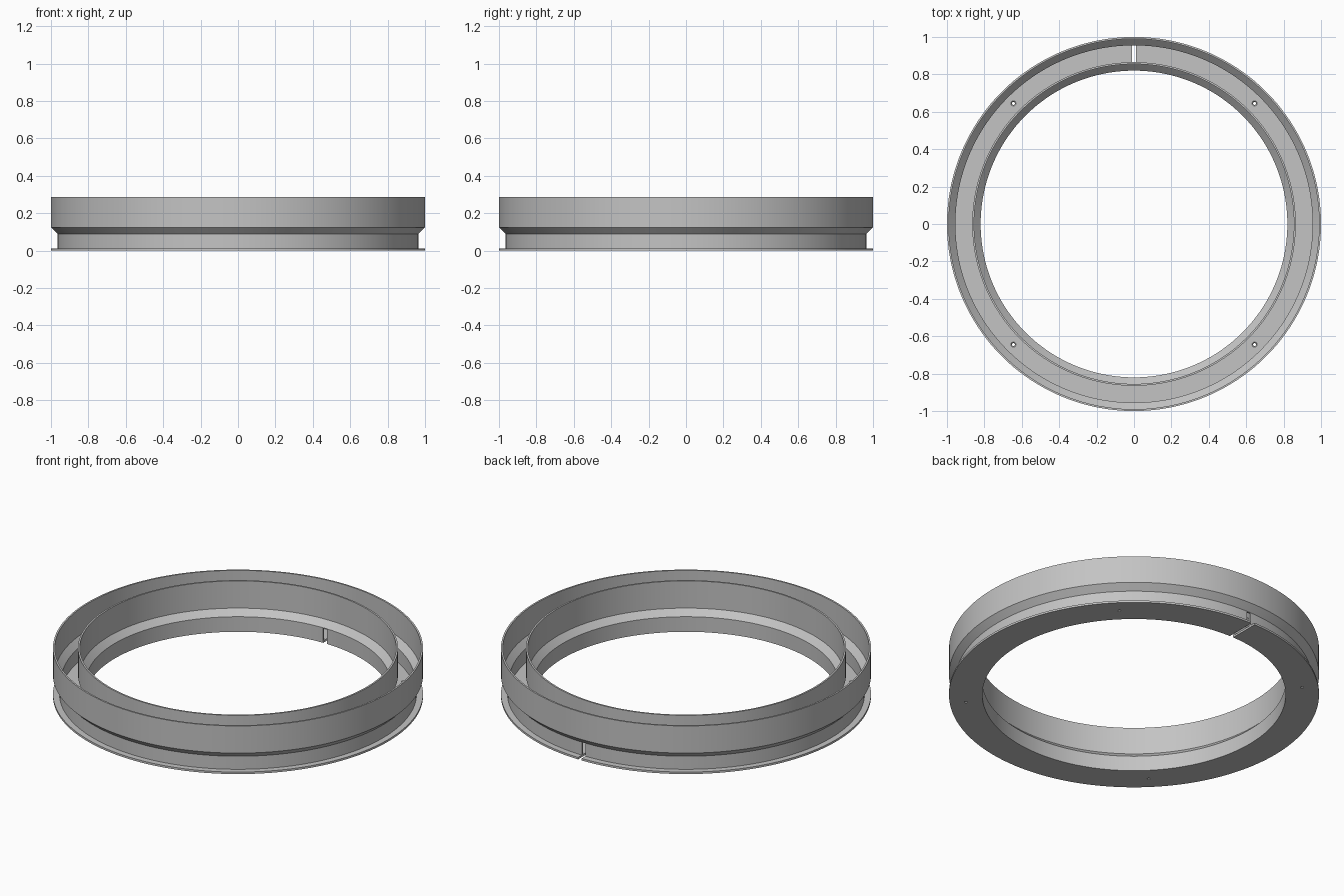
import bpy, bmesh, math
from mathutils import Matrix

cube = bpy.data.objects.get("Cube")
if cube:
    bpy.data.objects.remove(cube, do_unlink=True)

grey = bpy.data.materials.new("plain grey")
grey.use_nodes = True
colour = (0.55, 0.55, 0.55, 1)
grey.diffuse_color = colour
grey.node_tree.nodes["Principled BSDF"].inputs["Base Color"].default_value = colour

H = 0.287       # overall height
FLOOR = 0.012   # flange and floor thickness
WALL = 0.01     # wall thickness
LOW, HIGH = 0.09, 0.125  # bottom and top of the sloped step


def make_object(name, bm):
    bmesh.ops.recalc_face_normals(bm, faces=bm.faces)
    mesh = bpy.data.meshes.new(name)
    bm.to_mesh(mesh)
    bm.free()
    mesh.materials.append(grey)
    obj = bpy.data.objects.new(name, mesh)
    bpy.context.collection.objects.link(obj)
    return obj


def revolve(name, profile, steps):
    """Turn a closed (radius, z) outline around the z axis."""
    bm = bmesh.new()
    rings = []
    for i in range(steps):
        a = 2 * math.pi * i / steps
        rings.append([bm.verts.new((r * math.cos(a), r * math.sin(a), z)) for r, z in profile])
    n = len(profile)
    for i in range(steps):
        here, there = rings[i], rings[(i + 1) % steps]
        for j in range(n):
            k = (j + 1) % n
            bm.faces.new((here[j], there[j], there[k], here[k]))
    return make_object(name, bm)


# Open channel: base flange, stepped outer wall, floor, stepped inner wall
channel = revolve("ring_channel", [
    (0.82, 0), (1.0, 0), (1.0, FLOOR), (0.965, FLOOR),
    (0.965, LOW), (1.0, HIGH), (1.0, H), (1.0 - WALL, H),
    (1.0 - WALL, HIGH + 0.004), (0.955, LOW + 0.004), (0.955, FLOOR),
    (0.83, FLOOR), (0.83, LOW + 0.004), (0.865, HIGH + 0.004),
    (0.865, H), (0.855, H), (0.855, HIGH), (0.82, LOW)], 180)

# Cutter for the narrow drain slot at the back
bm = bmesh.new()
bmesh.ops.create_cube(bm, size=1, matrix=Matrix.Translation((0, 0.91, 0.02))
                      @ Matrix.Diagonal((0.024, 0.3, 0.138, 1)))
cutters = [make_object("slot_cutter", bm)]

# Cutters for the four countersunk screw holes
for i in range(4):
    a = math.radians(45 + 90 * i)
    spot = Matrix.Translation((0.912 * math.cos(a), 0.912 * math.sin(a), 0))
    for label, low, high, z, depth in (("hole", 0.008, 0.008, 0, 0.06),
                                       ("countersink", 0.006, 0.022, FLOOR, 0.016)):
        bm = bmesh.new()
        bmesh.ops.create_cone(bm, cap_ends=True, segments=24, radius1=low, radius2=high,
                              depth=depth, matrix=spot @ Matrix.Translation((0, 0, z)))
        cutters.append(make_object(f"{label}_cutter", bm))

bpy.context.view_layer.objects.active = channel
for cutter in cutters:
    cutter.hide_render = True
    mod = channel.modifiers.new("cut", "BOOLEAN")
    mod.operation = "DIFFERENCE"
    mod.solver = "EXACT"
    mod.object = cutter
    bpy.ops.object.modifier_apply(modifier=mod.name)
    bpy.data.objects.remove(cutter, do_unlink=True)

bpy.ops.object.select_all(action="DESELECT")
channel.select_set(True)
bpy.ops.object.shade_smooth_by_angle(angle=math.radians(30))
